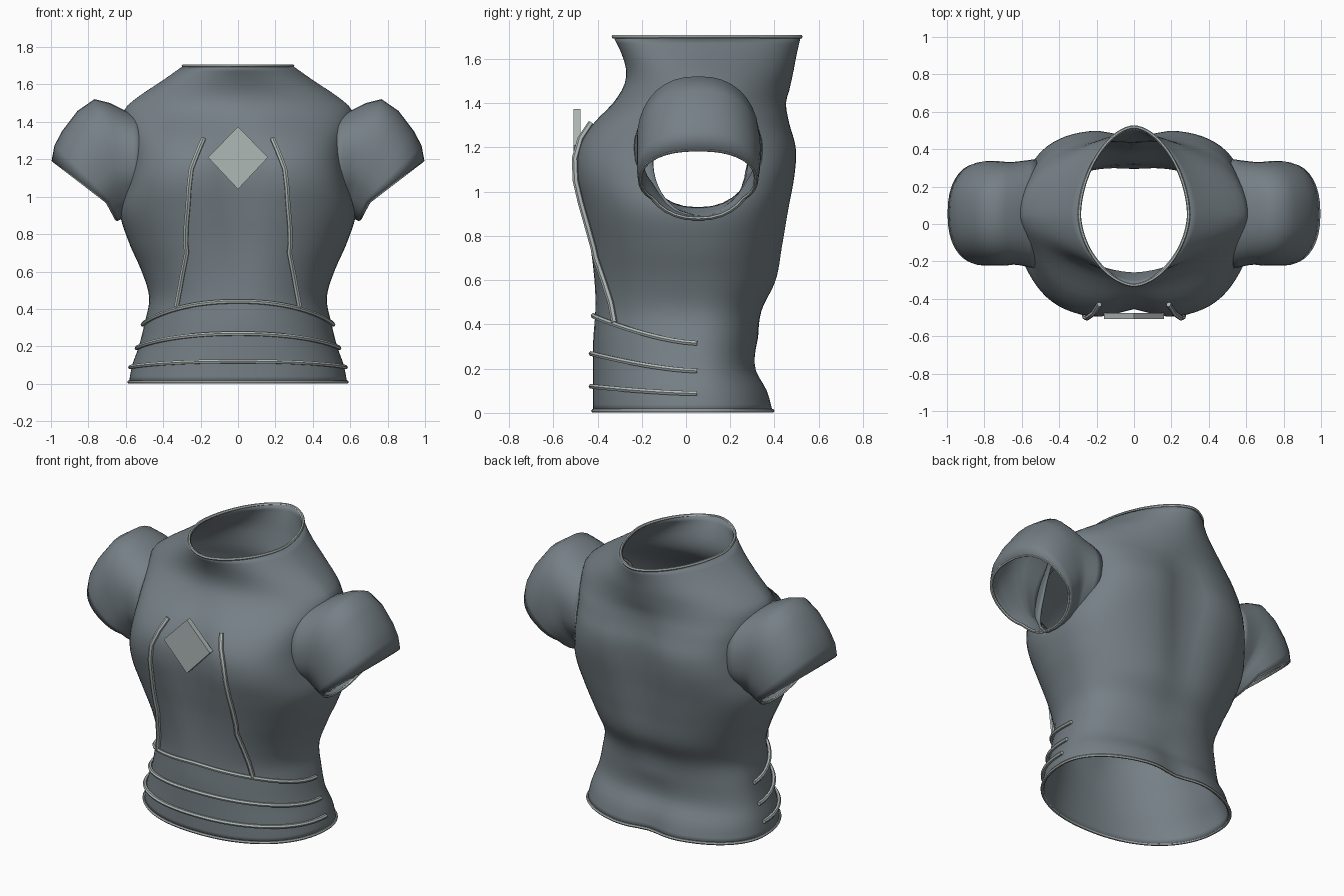
import bpy, bmesh, math
from mathutils import Vector

if "Cube" in bpy.data.objects:
    bpy.data.objects.remove(bpy.data.objects["Cube"])


def material(name, rgb):
    m = bpy.data.materials.new(name)
    m.diffuse_color = (*rgb, 1)
    m.use_nodes = True
    m.node_tree.nodes["Principled BSDF"].inputs["Base Color"].default_value = m.diffuse_color
    return m


CLOTH = material("slate cloth", (0.180, 0.215, 0.238))
TRIM = material("pale trim", (0.43, 0.48, 0.47))
CY = 0.05  # depth of the side seams
TOP = 1.70

# Torso sections: z, half width, front y, back y, roundness, centre groove
KEYS = [
    (0.00, 0.585, -0.42, 0.41, 2.2, 0.00),
    (0.10, 0.565, -0.42, 0.38, 2.2, 0.00),
    (0.20, 0.530, -0.42, 0.325, 2.2, 0.00),
    (0.32, 0.500, -0.42, 0.325, 2.2, 0.00),
    (0.46, 0.475, -0.42, 0.35, 2.2, 0.01),
    (0.60, 0.515, -0.43, 0.42, 2.2, 0.02),
    (0.76, 0.585, -0.45, 0.45, 2.3, 0.03),
    (0.92, 0.630, -0.48, 0.475, 2.5, 0.04),
    (1.08, 0.590, -0.505, 0.50, 3.0, 0.05),
    (1.20, 0.570, -0.495, 0.505, 2.9, 0.05),
    (1.31, 0.580, -0.43, 0.475, 2.5, 0.03),
    (1.40, 0.605, -0.34, 0.46, 2.0, 0.01),
    (1.47, 0.605, -0.285, 0.47, 1.7, 0.00),
    (1.54, 0.525, -0.27, 0.485, 1.7, 0.00),
    (1.62, 0.405, -0.29, 0.50, 1.75, 0.00),
    (1.705, 0.285, -0.33, 0.52, 1.75, 0.00),
]


def section(z):
    """Smoothly interpolated torso section at height z."""
    i = max(k for k in range(len(KEYS) - 1) if KEYS[k][0] <= z or k == 0)
    k0, k1, k2, k3 = (KEYS[min(max(i + d, 0), len(KEYS) - 1)] for d in (-1, 0, 1, 2))
    h = k2[0] - k1[0]
    u = (z - k1[0]) / h
    out = []
    for j in range(1, 6):
        m1 = (k2[j] - k0[j]) / (k2[0] - k0[0]) * h
        m2 = (k3[j] - k1[j]) / (k3[0] - k1[0]) * h
        out.append((2*u**3 - 3*u*u + 1) * k1[j] + (u**3 - 2*u*u + u) * m1
                   + (3*u*u - 2*u**3) * k2[j] + (u**3 - u*u) * m2)
    return out


def spow(v, p):
    return math.copysign(abs(v) ** p, v)


def back_fullness(z):
    """Extra squareness of the shoulder blades."""
    return 0.4 * max(0, 1 - abs(z - 1.33) / 0.3)


def torso_point(t, z, grow=0.0):
    a, f, b, n, groove = section(z)
    s = math.sin(t)
    if s > 0:
        n += back_fullness(z)
    x = (a + grow) * spow(math.cos(t), 2 / n)
    r = (b - CY if s > 0 else CY - f) + grow
    depth = max(groove, 0)
    if s > 0:
        depth = max(depth, 0.04 * (1 - z / 0.35))  # hollow of the lower back
    dip = depth * math.exp(-(x / 0.12) ** 2) * (1 if s > 0 else -1)
    return Vector((x, CY + r * spow(s, 2 / n) - dip, z))


def front_point(x, z, grow):
    a, f, b, n, groove = section(z)
    y = CY - (CY - f) * (1 - abs(x / a) ** n) ** (1 / n)
    return Vector((x, y + max(groove, 0) * math.exp(-(x / 0.12) ** 2) - grow, z))


# Armhole ellipse on the torso sides: centre y, centre z, radius y, radius z
HY, HZ, HRY, HRZ = 0.065, 1.14, 0.215, 0.25


def hole_dist(p):
    return math.hypot((p.y - HY) / HRY, (p.z - HZ) / HRZ) if abs(p.x) > 0.42 else 9


def snap_to_armhole(p):
    d = hole_dist(p)
    y, z = HY + (p.y - HY) / d, HZ + (p.z - HZ) / d
    a, f, b, n, _ = section(z)
    if y > CY:
        n += back_fullness(z)
    r = b - CY if y > CY else CY - f
    return Vector((math.copysign(a * (1 - abs((y - CY) / r) ** n) ** (1 / n), p.x), y, z))


def loft(name, rings, armholes=False):
    """Skin closed rings into an open shell with thin pale rims."""
    bm = bmesh.new()
    rows = [[bm.verts.new(p) for p in ring] for ring in rings]
    n = len(rows[0])
    for lo, hi in zip(rows, rows[1:]):
        for i in range(n):
            j = (i + 1) % n
            quad = (lo[i], lo[j], hi[j], hi[i])
            if not (armholes and all(hole_dist(v.co) < 1 for v in quad)):
                bm.faces.new(quad)
    bmesh.ops.delete(bm, geom=[v for v in bm.verts if not v.link_faces], context='VERTS')
    if armholes:
        for v in bm.verts:
            if 0.01 < hole_dist(v.co) < 1:
                v.co = snap_to_armhole(v.co)
    me = bpy.data.meshes.new(name)
    bm.to_mesh(me)
    bm.free()
    ob = bpy.data.objects.new(name, me)
    bpy.context.collection.objects.link(ob)
    me.materials.append(CLOTH)
    me.materials.append(TRIM)
    mod = ob.modifiers.new("thickness", 'SOLIDIFY')
    mod.thickness, mod.offset = 0.012, -1
    mod.material_offset_rim = 0 if armholes else 1
    smooth(ob)


def smooth(ob):
    bpy.ops.object.select_all(action='DESELECT')
    ob.select_set(True)
    bpy.context.view_layer.objects.active = ob
    bpy.ops.object.shade_smooth_by_angle(angle=math.radians(50))


def cord(name, points, radius, closed=False):
    """Raised piping along a path."""
    cu = bpy.data.curves.new(name, 'CURVE')
    cu.dimensions = '3D'
    cu.bevel_depth, cu.bevel_resolution, cu.use_fill_caps = radius, 1, True
    sp = cu.splines.new('POLY')
    sp.points.add(len(points) - 1)
    sp.use_cyclic_u = closed
    for p, co in zip(sp.points, points):
        p.co = (*co, 1)
    cu.materials.append(TRIM)
    ob = bpy.data.objects.new(name, cu)
    bpy.context.collection.objects.link(ob)
    bpy.ops.object.select_all(action='DESELECT')
    ob.select_set(True)
    bpy.context.view_layer.objects.active = ob
    bpy.ops.object.convert(target='MESH')
    smooth(bpy.context.object)


# Torso shell with open armholes, bound at hem and neck
SEG, ROWS = 72, 56
rings = [[torso_point(2 * math.pi * i / SEG, 0.009 + (TOP - 0.009) * r / ROWS)
          for i in range(SEG)] for r in range(ROWS + 1)]
loft("torso", rings, True)
cord("hem_binding", rings[0], 0.009, True)
cord("neck_binding", rings[-1], 0.009, True)

# Sleeve sections: top x, top z, bottom x, bottom z, front y, back y
SLEEVE = [
    (0.51, 1.405, 0.54, 0.93, -0.225, 0.335),
    (0.56, 1.43, 0.56, 0.92, -0.22, 0.33),
    (0.62, 1.455, 0.58, 0.91, -0.21, 0.325),
    (0.69, 1.49, 0.595, 0.905, -0.205, 0.32),
    (0.765, 1.51, 0.605, 0.90, -0.21, 0.32),
    (0.85, 1.45, 0.615, 0.895, -0.21, 0.325),
    (0.93, 1.345, 0.63, 0.89, -0.21, 0.325),
    (0.97, 1.27, 0.64, 0.885, -0.21, 0.32),
    (0.985, 1.19, 0.652, 0.88, -0.205, 0.315),
]


def sleeve_ring(row, side):
    tx, tz, bx, bz, f, b = row
    ring = []
    for i in range(36):
        t = 2 * math.pi * i / 36 * side
        c, s = spow(math.cos(t), 0.85), math.sin(t)
        s = spow(s, 0.95 if s > 0 else 0.8)
        u = (s + 1) / 2
        knee = 0.055 * min(u / 0.15, 1) * (1 - u)  # edge drops steeply under the arm
        ring.append((side * (bx + (tx - bx) * u), (f + b) / 2 - c * (b - f) / 2,
                     bz + (tz - bz) * u + knee))
    return ring


for side, label in ((-1, "left"), (1, "right")):
    rings = [sleeve_ring(row, side) for row in SLEEVE]
    loft(label + "_sleeve", rings)
    cord(label + "_cuff_binding", rings[-1], 0.008, True)

    # Long piping down the chest
    path = [(0.185, 1.31), (0.215, 1.24), (0.25, 1.15), (0.262, 1.05), (0.268, 0.95),
            (0.277, 0.85), (0.28, 0.75), (0.275, 0.70), (0.295, 0.60), (0.313, 0.50), (0.33, 0.41)]
    cord(label + "_chest_piping", [front_point(side * x, z, 0.014) for x, z in path], 0.014)

# Waist piping across the front, highest in the middle
for k, (mid, end) in enumerate(((0.44, 0.315), (0.268, 0.19), (0.12, 0.088))):
    arc = [-math.pi * i / 32 for i in range(33)]
    pts = [torso_point(t, end + (mid - end) * abs(math.sin(t)) ** 1.4, 0.008) for t in arc]
    cord("waist_piping_%d" % (k + 1), pts, 0.012)

# Diamond plate on the chest
bm = bmesh.new()
outline = [(0, 1.04), (0.16, 1.21), (0, 1.375), (-0.16, 1.21)]
face = bm.faces.new([bm.verts.new((x, -0.508, z)) for x, z in outline])
ext = bmesh.ops.extrude_face_region(bm, geom=[face])
bmesh.ops.translate(bm, vec=(0, 0.032, 0),
                    verts=[v for v in ext["geom"] if isinstance(v, bmesh.types.BMVert)])
bmesh.ops.recalc_face_normals(bm, faces=bm.faces)
me = bpy.data.meshes.new("chest_diamond")
bm.to_mesh(me)
bm.free()
me.materials.append(TRIM)
bpy.context.collection.objects.link(bpy.data.objects.new("chest_diamond", me))
